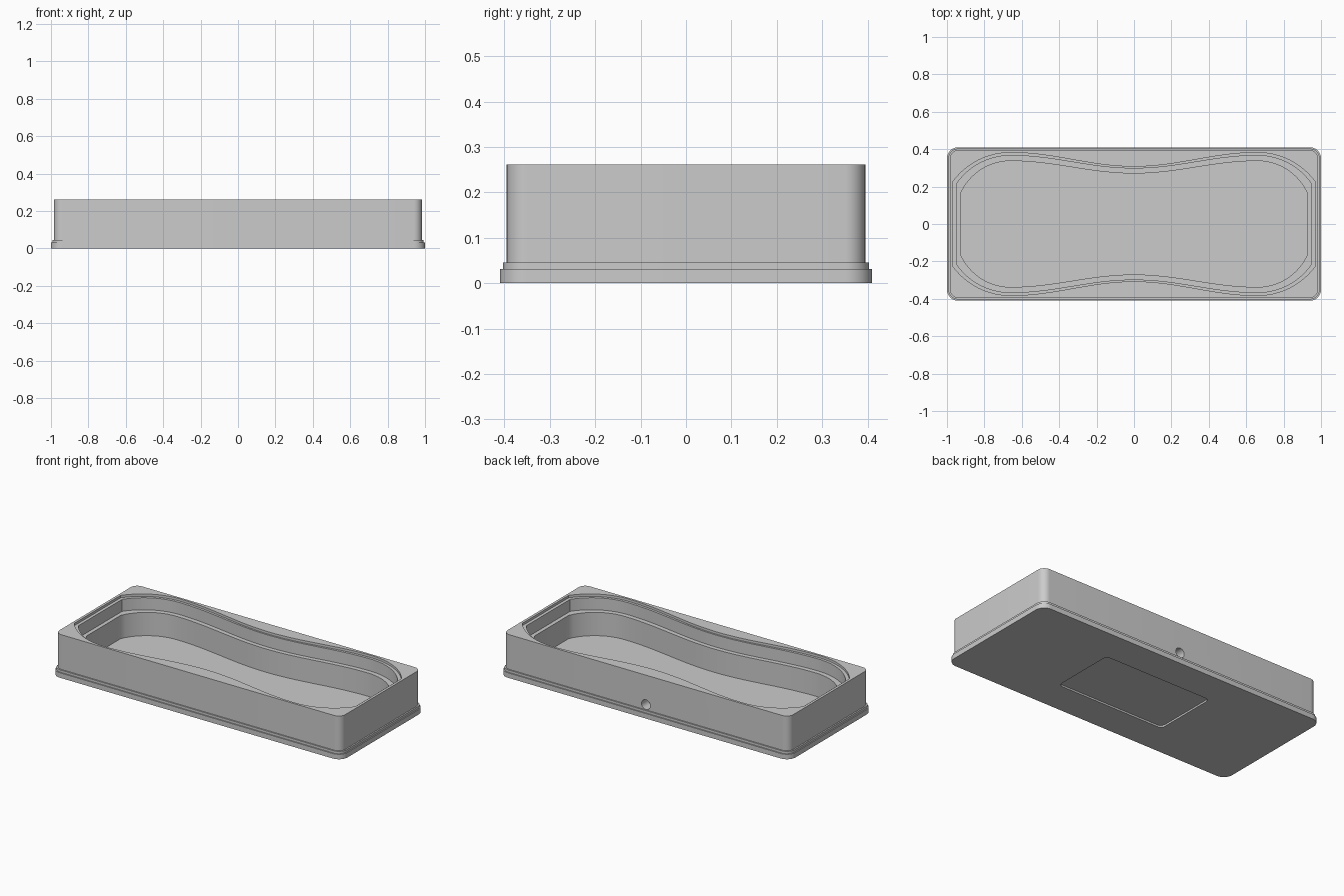
import bpy, bmesh
from math import cos, sin, pi, sqrt, asin
from mathutils import Matrix

cube = bpy.data.objects.get("Cube")
if cube:
    bpy.data.objects.remove(cube)

grey = bpy.data.materials.new("light_grey")
grey.use_nodes = True
colour = (0.6, 0.6, 0.6, 1)
grey.diffuse_color = colour
grey.node_tree.nodes["Principled BSDF"].inputs["Base Color"].default_value = colour


def rounded_rect(hx, hy, r, n=10):
    """Counter-clockwise rectangle outline with rounded corners."""
    pts = []
    for k, (sx, sy) in enumerate([(1, 1), (-1, 1), (-1, -1), (1, -1)]):
        for i in range(n + 1):
            a = (k + i / n) * pi / 2
            pts.append((sx * (hx - r) + r * cos(a), sy * (hy - r) + r * sin(a)))
    return pts


def waisted(end_x, corner_y, peak_y, waist_y, peak_x=0.66):
    """Outline with flat ends, arced shoulders and a gentle waist."""
    dx, drop = end_x - peak_x, peak_y - corner_y
    r = dx * dx / (2 * drop) + drop / 2
    sweep = asin(dx / r)
    quarter = []
    for i in range(12):
        a = sweep * (1 - i / 12)
        quarter.append((peak_x + r * sin(a), peak_y - r + r * cos(a)))
    for i in range(21):
        t = i / 20
        blend = (1 + cos(pi * t)) / 2
        quarter.append((peak_x * (1 - t), waist_y + (peak_y - waist_y) * blend))
    half = quarter + [(-x, y) for x, y in reversed(quarter[:-1])]
    return half + [(-x, -y) for x, y in half]


def make_object(name, bm):
    bmesh.ops.recalc_face_normals(bm, faces=bm.faces)
    mesh = bpy.data.meshes.new(name)
    bm.to_mesh(mesh)
    bm.free()
    mesh.materials.append(grey)
    obj = bpy.data.objects.new(name, mesh)
    bpy.context.collection.objects.link(obj)
    return obj


def loft(name, layers):
    """Closed solid through (outline, z) layers with matching point counts."""
    bm = bmesh.new()
    rings = [[bm.verts.new((x, y, z)) for x, y in pts] for pts, z in layers]
    for low, high in zip(rings, rings[1:]):
        for i in range(len(low)):
            j = (i + 1) % len(low)
            bm.faces.new((low[i], low[j], high[j], high[i]))
    bm.faces.new(rings[0][::-1])
    bm.faces.new(rings[-1])
    return make_object(name, bm)


def cut(target, cutter):
    cutter.hide_render = True
    mod = target.modifiers.new("cut", 'BOOLEAN')
    mod.operation = 'DIFFERENCE'
    mod.solver = 'EXACT'
    mod.object = cutter
    bpy.context.view_layer.objects.active = target
    bpy.ops.object.modifier_apply(modifier=mod.name)
    bpy.data.objects.remove(cutter)


# Tray body with a two-step plinth
plinth = rounded_rect(1.0, 0.41, 0.06)
step = rounded_rect(0.993, 0.403, 0.053)
wall = rounded_rect(0.984, 0.395, 0.045)
tray = loft("tray_body", [(plinth, 0), (plinth, 0.031), (step, 0.031),
                          (step, 0.046), (wall, 0.046), (wall, 0.262)])

# Stepped cavity
inner = waisted(0.925, 0.168, 0.337, 0.27)
middle = waisted(0.949, 0.215, 0.366, 0.297)
rim = waisted(0.968, 0.227, 0.382, 0.307)
cut(tray, loft("cavity_cutter", [(inner, 0.027), (inner, 0.172), (middle, 0.172),
                                 (middle, 0.247), (rim, 0.247), (rim, 0.3)]))

# Shallow recess underneath
panel = rounded_rect(0.37, 0.205, 0.03)
cut(tray, loft("recess_cutter", [(panel, -0.05), (panel, 0.011)]))

# Blind round socket in the back wall
bm = bmesh.new()
bmesh.ops.create_cone(bm, cap_ends=True, segments=32, radius1=0.03, radius2=0.03,
                      depth=0.16, matrix=Matrix.Translation((0, 0.41, 0.078))
                      @ Matrix.Rotation(pi / 2, 4, 'X'))
cut(tray, make_object("socket_cutter", bm))

# Smooth curves, sharp edges
bpy.ops.object.select_all(action='DESELECT')
tray.select_set(True)
bpy.context.view_layer.objects.active = tray
bpy.ops.object.shade_smooth_by_angle(angle=pi / 6)
